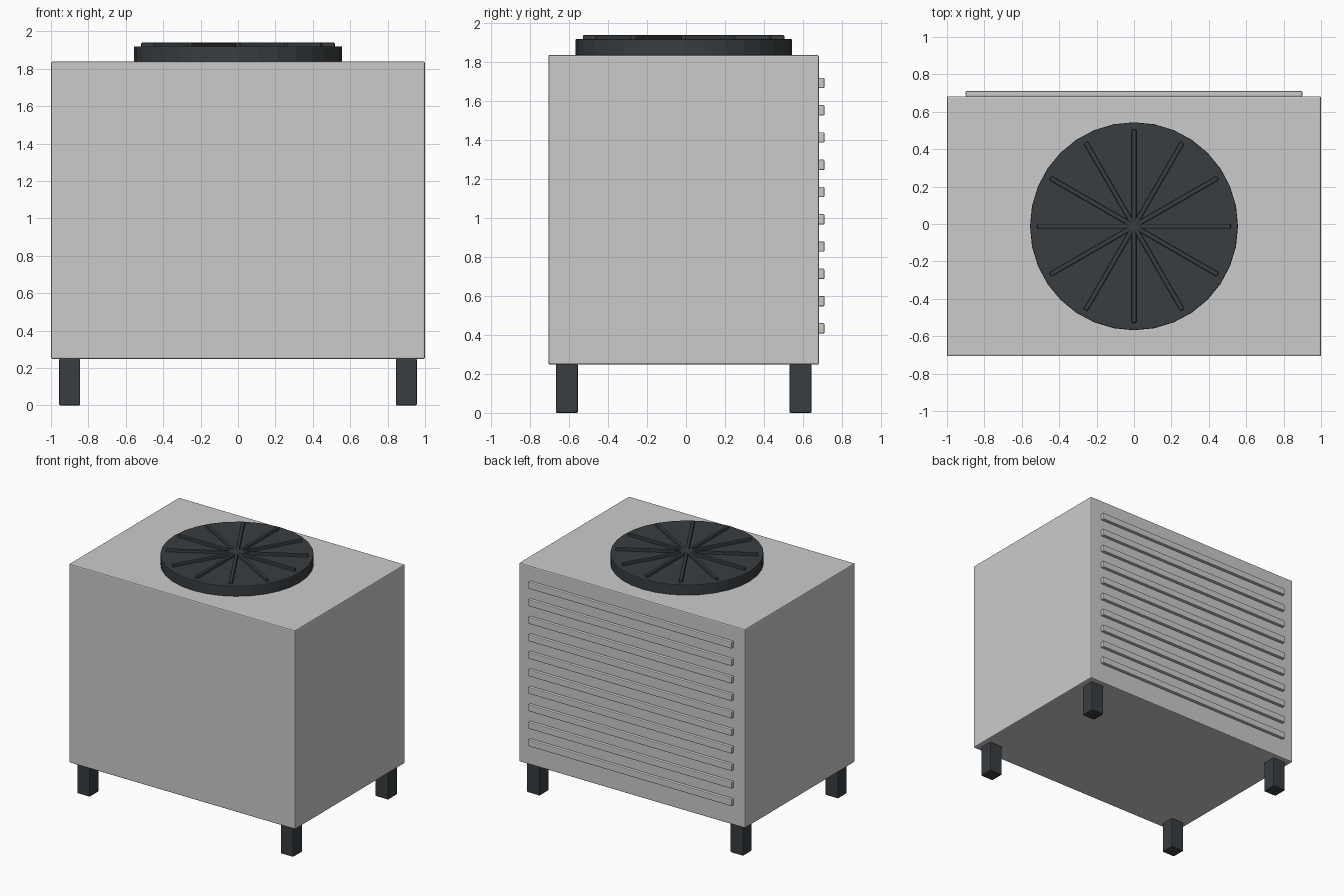
import bpy
from math import pi

if "Cube" in bpy.data.objects:
    bpy.data.objects.remove(bpy.data.objects["Cube"])

CY = -0.012  # centre line of the cabinet (slats stick out at the back)


def material(name, rgb):
    m = bpy.data.materials.new(name)
    m.diffuse_color = (*rgb, 1)
    m.use_nodes = True
    m.node_tree.nodes["Principled BSDF"].inputs["Base Color"].default_value = m.diffuse_color
    return m


dark = material("dark_metal", (0.04, 0.047, 0.052))


def finish(ob, name, bevel, mat):
    ob.name = name
    if bevel:
        mod = ob.modifiers.new("bevel", "BEVEL")
        mod.width = bevel
        mod.segments = 2
        mod.limit_method = "ANGLE"
    if mat:
        ob.data.materials.append(mat)
    return ob


def box(name, loc, size, bevel=0.006, mat=None, rot=(0, 0, 0)):
    bpy.ops.mesh.primitive_cube_add(size=1, location=loc, rotation=rot)
    ob = bpy.context.object
    ob.scale = size
    bpy.ops.object.transform_apply(location=False, rotation=False, scale=True)
    return finish(ob, name, bevel, mat)


# Cabinet
box("cabinet", (0, CY, 1.043), (2.0, 1.39, 1.59), 0.008)

# Legs
for sx in (-1, 1):
    for sy in (-1, 1):
        box("leg", (sx * 0.9, CY + sy * 0.6, 0.125), (0.113, 0.113, 0.25), 0.006, dark)

# Louvre slats on the back
for i in range(10):
    box("louvre_slat", (0, 0.696, 0.434 + i * 0.14), (1.8, 0.03, 0.053), 0.006)

# Fan housing on top
bpy.ops.mesh.primitive_cylinder_add(vertices=32, radius=0.556, depth=0.084,
                                    location=(0, CY, 1.878))
finish(bpy.context.object, "fan_housing", 0.005, dark)

# Fan grille: six bars crossing the centre
for i in range(6):
    box("grille_bar", (0, CY, 1.927), (1.035, 0.025, 0.026), 0.006, dark, (0, 0, i * pi / 6))
